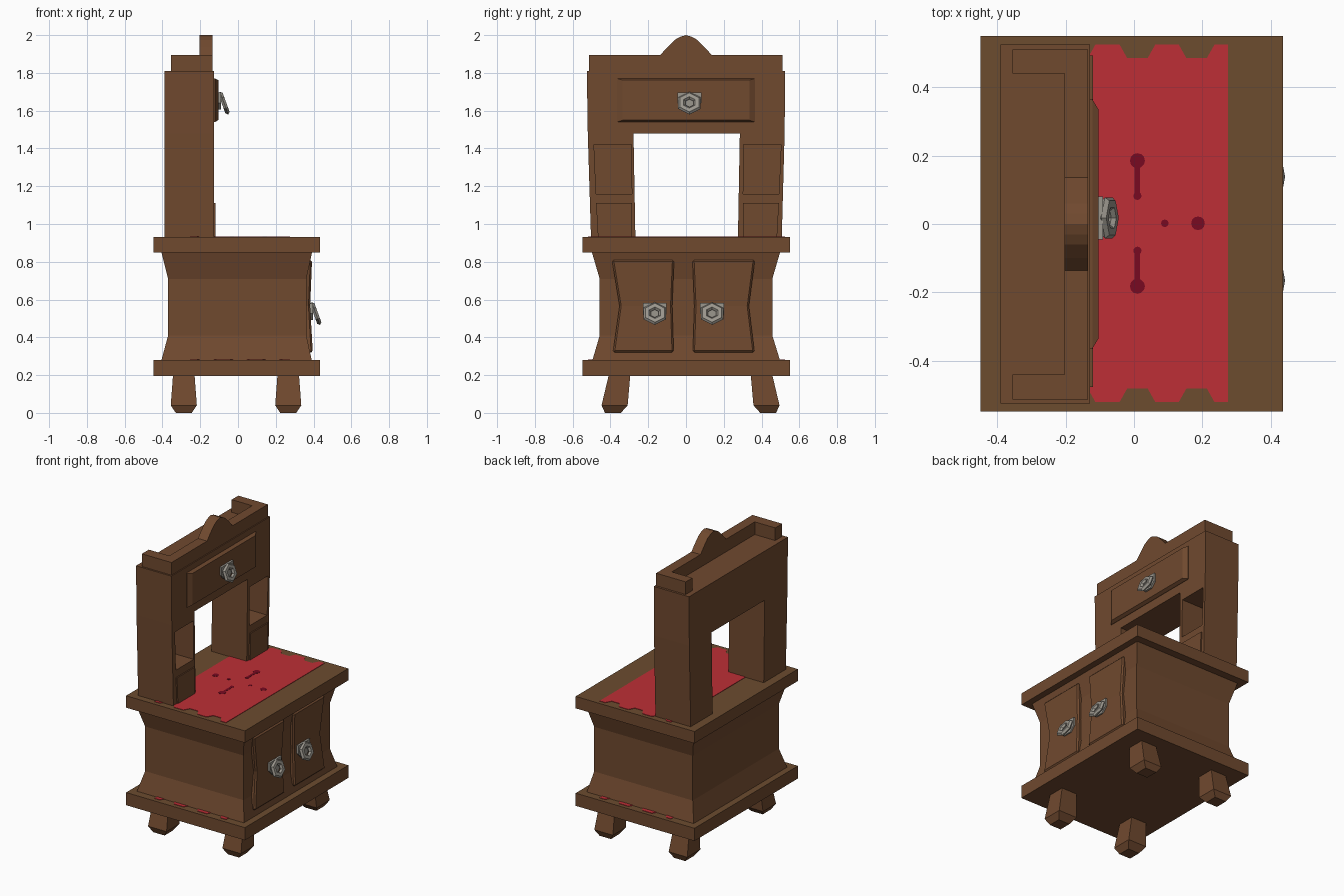
import bpy, bmesh, math

if "Cube" in bpy.data.objects:
    bpy.data.objects.remove(bpy.data.objects["Cube"])


def mat(name, r, g, b):
    m = bpy.data.materials.new(name)
    m.diffuse_color = (r, g, b, 1)
    m.use_nodes = True
    m.node_tree.nodes["Principled BSDF"].inputs["Base Color"].default_value = m.diffuse_color
    return m


WOOD = mat("brown wood", 0.162, 0.067, 0.028)
TOP = mat("olive wood", 0.150, 0.072, 0.028)
RED = mat("red cloth", 0.515, 0.028, 0.037)
DARK = mat("dark red", 0.190, 0.003, 0.015)
METAL = mat("grey metal", 0.33, 0.31, 0.27)


def loft(name, rings, material=WOOD):
    """Closed solid through equal-length rings of 3D points."""
    bm = bmesh.new()
    vs = [[bm.verts.new(p) for p in ring] for ring in rings]
    n = len(rings[0])
    for a, b in zip(vs, vs[1:]):
        for i in range(n):
            j = (i + 1) % n
            bm.faces.new((a[i], a[j], b[j], b[i]))
    bm.faces.new(vs[0])
    bm.faces.new(vs[-1])
    bmesh.ops.recalc_face_normals(bm, faces=bm.faces)
    me = bpy.data.meshes.new(name)
    bm.to_mesh(me)
    bm.free()
    me.materials.append(material)
    ob = bpy.data.objects.new(name, me)
    bpy.context.collection.objects.link(ob)
    return ob


def stack(name, sections, material=WOOD):
    """Rectangles (z, x0, x1, y0, y1) joined upwards."""
    return loft(name, [[(a, c, z), (b, c, z), (b, d, z), (a, d, z)]
                       for z, a, b, c, d in sections], material)


def box(name, x0, x1, y0, y1, z0, z1, material=WOOD):
    return stack(name, [(z0, x0, x1, y0, y1), (z1, x0, x1, y0, y1)], material)


def prism_x(name, yz, x0, x1, material=WOOD):
    return loft(name, [[(x, y, z) for y, z in yz] for x in (x0, x1)], material)


def prism_z(name, xy, z0, z1, material):
    return loft(name, [[(x, y, z) for x, y in xy] for z in (z0, z1)], material)


# legs, swelling towards the foot and splayed sideways
for cx, end in ((-0.287, "back"), (0.266, "front")):
    for cy, sgn in ((-0.352, -1), (0.40, 1)):
        secs = []
        for z, r, splay in ((0, .042, .035), (.04, .069, .026), (.20, .057, 0)):
            y = cy + sgn * splay
            secs.append((z, cx - r, cx + r, y - r, y + r))
        stack(end + "_leg", secs)

# base slab and counter slab, tops in the olive tone
for name, z0, z1 in (("base_slab", .195, .28), ("counter_slab", .85, .93)):
    slab = box(name, -.448, .435, -.548, .55, z0, z1)
    slab.data.materials.append(TOP)
    for p in slab.data.polygons:
        p.material_index = int(p.normal.z > 0.9)

# waisted cabinet body
stack("cabinet_body", [(.28, -.405, .390, -.495, .497), (.41, -.37, .362, -.457, .457),
                       (.71, -.37, .362, -.457, .457), (.85, -.405, .392, -.498, .498)])

# doors, pinched on the outer edge
for name, secs in (
        ("left_door", ((.32, .396, -.387, -.065), (.565, .382, -.352, -.073), (.81, .392, -.392, -.063))),
        ("right_door", ((.32, .396, .036, .363), (.565, .382, .333, .044), (.81, .392, .034, .365))),):
    door = stack(name, [(z, .34, x, min(a, b), max(a, b)) for z, x, a, b in secs])
    bev = door.modifiers.new("edge", 'BEVEL')
    bev.width = 0.009
    bev.segments = 1
    bev.limit_method = 'ANGLE'
    bev.angle_limit = math.radians(50)

# upper arch: two pillars and the beam
arch = prism_x("upper_arch", [(-.503, .93), (-.268, .93), (-.278, 1.48), (.285, 1.48), (.275, .93),
                              (.507, .93), (.522, 1.48), (.525, 1.81), (-.525, 1.81), (-.52, 1.48)],
               -.39, -.128)

# open niches cut into the pillars, with raised panels below them
for s, name in ((-1, "left"), (1, "right")):
    def side(pts):
        return [(.008 + s * y, z) for y, z in pts]
    cutter = prism_x("niche_cutter", side([(.295, 1.16), (.484, 1.16), (.495, 1.42), (.297, 1.42)]),
                     -.29, -.05)
    cutter.hide_render = True
    mod = arch.modifiers.new("niche", 'BOOLEAN')
    mod.operation = 'DIFFERENCE'
    mod.solver = 'EXACT'
    mod.object = cutter
    bpy.context.view_layer.objects.active = arch
    bpy.ops.object.modifier_apply(modifier=mod.name)
    bpy.data.objects.remove(cutter)
    prism_x(name + "_pillar_panel", side([(.293, .93), (.474, .93), (.484, 1.11), (.295, 1.11)]),
            -.14, -.12)

# drawer with sloped ends
loft("drawer_front", [[(x, -w, z0), (x, w, z0), (x, w, z1), (x, -w, z1)]
                      for x, w, z0, z1 in ((-.14, .365, 1.54, 1.77), (-.122, .365, 1.54, 1.77),
                                           (-.104, .335, 1.55, 1.762))])

# crown rail, C-shaped from above, and its pediment
prism_z("crown_rail", [(-.135, -.513), (-.135, .51), (-.355, .51), (-.355, .44), (-.203, .44),
                       (-.203, -.44), (-.355, -.44), (-.355, -.513)], 1.81, 1.895, WOOD)
half = [(.14, 1.89), (.10, 1.935), (.06, 1.975), (.03, 1.991)]
prism_x("crown_pediment", half + [(0, 2.0)] + [(-y, z) for y, z in reversed(half)], -.203, -.135)

# scalloped cloth on the counter, and the matching one peeping out at the base
edge = [(-.255, .524)]
for c in (-.165, .01, .183):
    edge += [(c - .052, .524), (c - .03, .485), (c + .03, .485), (c + .052, .524)]
edge.append((.275, .524))
outline = edge + [(x, -y + .004) for x, y in reversed(edge)]
prism_z("counter_cloth", outline, .929, .933, RED)
prism_z("base_cloth", outline, .279, .283, RED)

# dark marks on the cloth
for x, y, r in ((.01, .185, .022), (.01, -.182, .022), (.01, .082, .012), (.01, -.078, .012),
                (.187, .002, .02), (.09, .002, .011), (-.167, .002, .02), (-.07, .002, .011)):
    ring = [(x + r * math.cos(k * math.pi / 6), y + r * math.sin(k * math.pi / 6)) for k in range(12)]
    prism_z("cloth_spot", ring, .931, .935, DARK)
for y0, y1 in ((.075, .18), (-.18, -.07)):
    box("cloth_stripe", .001, .018, y0, y1, .931, .9345, DARK)

# pulls: back plate and tilted six-sided ring
for name, x, y, z in (("drawer", -.104, .018, 1.64), ("left_door", .382, -.165, .526),
                      ("right_door", .382, .138, .526)):
    plate = [(-.063, .055), (-.063, 0), (-.03, -.035), (.03, -.035), (.063, 0), (.063, .055)]
    prism_x(name + "_pull_plate", [(y + a, z + b) for a, b in plate], x - .015, x + .014, METAL)
    bpy.ops.mesh.primitive_torus_add(major_segments=6, minor_segments=6, major_radius=.043,
                                     minor_radius=.021, location=(x + .03, y, z),
                                     rotation=(0, math.radians(70), 0))
    ring = bpy.context.object
    ring.name = name + "_pull_ring"
    ring.scale = (1, 1.08, .65)
    ring.data.materials.append(METAL)
    ring.data.polygons.foreach_set("use_smooth", [False] * len(ring.data.polygons))
